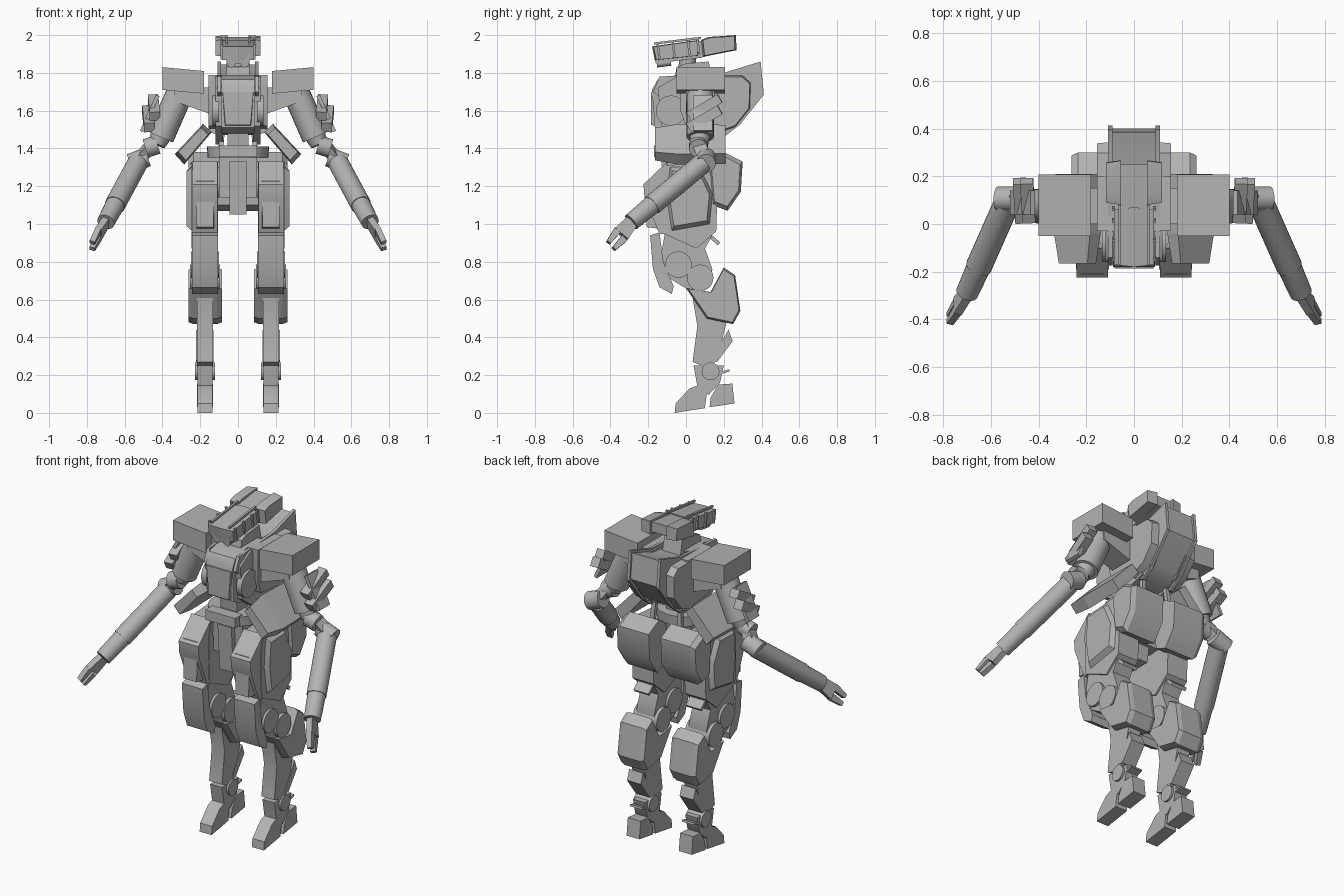
import bpy, bmesh, math
from mathutils import Vector, Matrix

grey = bpy.data.materials.new("plain grey")
grey.diffuse_color = (0.45, 0.45, 0.45, 1)
BOTH, ONE = (1, -1), (1,)


def finish(name, bm, side=1):
    if side < 0:
        bmesh.ops.scale(bm, vec=(-1, 1, 1), verts=bm.verts)
    bmesh.ops.recalc_face_normals(bm, faces=bm.faces)
    for f in bm.faces:
        f.smooth = True
    for e in bm.edges:
        e.smooth = e.calc_face_angle(3) < 0.6
    me = bpy.data.meshes.new(name)
    bm.to_mesh(me)
    bm.free()
    me.materials.append(grey)
    ob = bpy.data.objects.new(name, me)
    bpy.context.collection.objects.link(ob)


def prism(name, pts, a, b, axis='x', s0=1, s1=1, sides=ONE):
    """Extrude a (y,z) or (x,z) outline from a to b, ends scaled by s0, s1."""
    cx = sum(p[0] for p in pts) / len(pts)
    cz = sum(p[1] for p in pts) / len(pts)
    for side in sides:
        bm = bmesh.new()
        rings = []
        for d, s in ((a, s0), (b, s1)):
            ring = []
            for u, z in pts:
                u, z = cx + (u - cx) * s, cz + (z - cz) * s
                ring.append(bm.verts.new((d, u, z) if axis == 'x' else (u, d, z)))
            rings.append(ring)
        bm.faces.new(rings[0])
        bm.faces.new(rings[1])
        n = len(pts)
        for i in range(n):
            j = (i + 1) % n
            bm.faces.new((rings[0][i], rings[0][j], rings[1][j], rings[1][i]))
        finish(name, bm, side)


def rect(y0, y1, z0, z1):
    return [(y0, z0), (y1, z0), (y1, z1), (y0, z1)]


def cyl(name, p0, p1, r, r2=None, seg=24, sides=ONE):
    p0, p1 = Vector(p0), Vector(p1)
    d = p1 - p0
    m = Matrix.Translation((p0 + p1) / 2) @ d.to_track_quat('Z', 'Y').to_matrix().to_4x4()
    for side in sides:
        bm = bmesh.new()
        bmesh.ops.create_cone(bm, cap_ends=True, segments=seg, radius1=r,
                              radius2=r if r2 is None else r2, depth=d.length, matrix=m)
        finish(name, bm, side)


def bar(name, p0, p1, w, h, taper=1, sides=ONE):
    """Box beam between two points; w is across x, h is across the other way."""
    p0, p1 = Vector(p0), Vector(p1)
    d = (p1 - p0).normalized()
    u = (Vector((1, 0, 0)) - d * d.x).normalized()
    v = d.cross(u)
    for side in sides:
        bm = bmesh.new()
        bmesh.ops.create_cube(bm, size=1)
        for q in bm.verts:
            k = taper if q.co.z > 0 else 1
            base = p1 if q.co.z > 0 else p0
            q.co = base + u * q.co.x * w + v * q.co.y * h * k
        finish(name, bm, side)


# head: slim front sensor, rear side pods, cage bars, lenses, neck
prism("head_core", [(-0.17, 1.93), (0.05, 1.965), (0.25, 1.99), (0.25, 1.93), (0.08, 1.88), (-0.16, 1.85)], -0.06, 0.06)
prism("head_shell", [(-0.18, 1.94), (0.07, 1.975), (0.07, 1.89), (-0.165, 1.865)], 0, 0.083, s1=0.93, sides=BOTH)
prism("head_pod", [(0.08, 1.975), (0.12, 1.99), (0.265, 2.0), (0.267, 1.92), (0.24, 1.915), (0.09, 1.885)], 0.055, 0.118, s1=0.9, sides=BOTH)
for y in (-0.15, -0.07, 0.01, 0.06):
    z = 1.958 + (y + 0.1) * 0.14
    bar("head_cage_bar", (-0.088, y, z), (0.088, y, z), 0.012, 0.012)
    bar("head_cage_side", (0.086, y, z), (0.086, y + 0.01, z - 0.08), 0.012, 0.012, sides=BOTH)
bar("head_cage_rail", (0.06, -0.17, 1.955), (0.06, 0.08, 1.985), 0.012, 0.012, sides=BOTH)
for z in (1.88, 1.905, 1.93):
    bar("face_slat", (-0.06, -0.175, z), (0.06, -0.175, z), 0.012, 0.012)
cyl("chin_lens", (0.035, -0.155, 1.85), (0.035, -0.08, 1.86), 0.022, seg=12, sides=BOTH)
cyl("neck_post", (0, 0, 1.74), (0, 0.01, 1.9), 0.045)
prism("neck_collar", [(-0.06, 1.77), (-0.05, 1.83), (0.0, 1.85), (0.12, 1.86), (0.14, 1.77)], -0.06, 0.06)

# torso
prism("chest_front", [(-0.165, 1.51), (-0.18, 1.71), (-0.15, 1.765), (-0.045, 1.79), (0.1, 1.79), (0.1, 1.47), (-0.1, 1.48)], -0.088, 0.088)
prism("chest_panel", [(-0.07, 1.52), (-0.085, 1.7), (0.085, 1.7), (0.07, 1.52)], -0.16, -0.186, 'y', s1=0.95)
prism("chest_side", [(-0.13, 1.52), (-0.15, 1.72), (-0.05, 1.78), (0.21, 1.78), (0.21, 1.48), (0.0, 1.42)], 0.08, 0.12, sides=BOTH)
cyl("chest_disc", (0.1, -0.08, 1.6), (0.135, -0.08, 1.6), 0.08, seg=32, sides=BOTH)
prism("torso_shoulder", [(0.0, 1.52), (-0.03, 1.6), (-0.03, 1.79), (0.2, 1.79), (0.2, 1.5)], 0.08, 0.155, sides=BOTH)
prism("back_bulge", [(0.15, 1.79), (0.3, 1.79), (0.345, 1.75), (0.34, 1.61), (0.26, 1.51), (0.15, 1.47)], 0.08, 0.155, s1=0.92, sides=BOTH)
prism("backpack", [(0.1, 1.77), (0.2, 1.78), (0.385, 1.845), (0.4, 1.69), (0.275, 1.54), (0.2, 1.48), (0.08, 1.47)], -0.09, 0.09)
prism("back_rail", [(-0.175, 1.7), (-0.14, 1.78), (0.2, 1.8), (0.395, 1.86), (0.412, 1.685), (0.285, 1.525), (0.2, 1.46), (0.1, 1.5)], 0.09, 0.108, sides=BOTH)
prism("shoulder_mount", [(0.14, 1.58), (0.14, 1.72), (0.34, 1.74), (0.34, 1.65)], 0.0, 0.15, 'y', sides=BOTH)

# abdomen, belt and pelvis
prism("abdomen", [(-0.08, 1.36), (-0.1, 1.54), (0.12, 1.54), (0.1, 1.36)], -0.055, 0.055)
bar("abdomen_strut", (0.085, 0.0, 1.38), (0.1, 0.02, 1.54), 0.025, 0.06, sides=BOTH)
bar("rear_strut", (0.1, 0.19, 1.3), (0.08, 0.17, 1.52), 0.025, 0.025, sides=BOTH)
cyl("belt", (0, 0, 1.35), (0, 0, 1.41), 0.16, 0.165, seg=32)
prism("belt_front", [(-0.1, 1.355), (-0.1, 1.415), (0.1, 1.415), (0.1, 1.355)], -0.17, -0.1, 'y')
prism("pelvis", [(-0.1, 1.35), (-0.09, 1.14), (0.09, 1.14), (0.14, 1.35)], -0.1, 0.1)
prism("crotch_block", [(-0.13, 1.33), (-0.11, 1.05), (0.06, 1.05), (0.1, 1.33)], -0.046, 0.046)
cyl("hip_axle", (-0.16, 0.02, 1.22), (0.16, 0.02, 1.22), 0.08)

# tilted side skirts and rear skirts
skirt = [(0.335, 1.37), (0.185, 1.53), (0.14, 1.485), (0.285, 1.315)]
prism("side_skirt", skirt, -0.04, 0.21, 'y', s1=0.95, sides=BOTH)
prism("side_skirt_front", skirt, -0.04, -0.165, 'y', s1=0.8, sides=BOTH)
prism("rear_skirt", [(0.12, 1.33), (0.2, 1.38), (0.3, 1.33), (0.29, 1.17), (0.22, 1.07), (0.14, 1.1)], 0.04, 0.235, sides=BOTH)
prism("rear_skirt_edge", [(0.12, 1.33), (0.2, 1.38), (0.3, 1.33), (0.29, 1.17), (0.22, 1.07), (0.14, 1.1)], 0.235, 0.262, s1=0.85, sides=BOTH)

# shoulder boxes
prism("shoulder_box", [(0.18, 1.69), (0.18, 1.81), (0.4, 1.83), (0.4, 1.71)], -0.05, 0.207, 'y', sides=BOTH)

# arms
elbow, wrist = Vector((0.525, 0.105, 1.335)), Vector((0.7, -0.29, 1.01))
mid = elbow.lerp(wrist, 0.72)
cyl("upper_arm", (0.31, 0.075, 1.69), (0.41, 0.075, 1.46), 0.072, sides=BOTH)
cyl("upper_arm_cuff", (0.405, 0.075, 1.475), (0.43, 0.07, 1.42), 0.058, 0.045, sides=BOTH)
for z, h in ((1.625, 0.05), (1.565, 0.055)):
    x = 0.44 + (1.625 - z) * 0.5
    bar("arm_slat", (x, 0.015, z - 0.055), (x + 0.01, 0.18, z + 0.04), 0.055, h, sides=BOTH)
bar("arm_slat_mount", (0.38, 0.085, 1.6), (0.46, 0.085, 1.6), 0.08, 0.07, sides=BOTH)
bar("arm_back_plate", (0.425, 0.09, 1.68), (0.51, 0.09, 1.49), 0.02, 0.1, sides=BOTH)
cyl("arm_pivot", (0.425, 0.066, 1.42), (0.49, 0.066, 1.4), 0.05, sides=BOTH)
bar("elbow_link", (0.45, 0.066, 1.43), elbow, 0.055, 0.07, sides=BOTH)
cyl("elbow_disc", elbow + Vector((-0.045, 0, 0.02)), elbow + Vector((0.045, 0, -0.015)), 0.052, sides=BOTH)
cyl("forearm", elbow.lerp(wrist, 0.04), mid, 0.055, sides=BOTH)
cyl("forearm_cuff", mid, wrist, 0.051, 0.047, sides=BOTH)
palm = Vector((0.74, -0.345, 0.945))
bar("palm", wrist, palm, 0.035, 0.07, 1.3, sides=BOTH)
for o in (-0.028, 0.028):
    off = Vector((0, o * 0.65, -o * 0.75))
    bar("finger", palm + off, Vector((0.772, -0.397, 0.885)) + off * 0.8, 0.03, 0.04, 0.6, sides=BOTH)

# upper legs
prism("thigh", [(-0.11, 1.31), (0.15, 1.33), (0.165, 1.12), (0.16, 0.96), (0.055, 0.87), (-0.12, 0.95), (-0.13, 1.2)], 0.105, 0.245, sides=BOTH)
prism("thigh_panel", [(-0.085, 1.3), (0.07, 1.305), (0.14, 1.16), (0.125, 1.0), (-0.075, 0.965), (-0.1, 1.13)], 0.245, 0.272, s1=0.87, sides=BOTH)
prism("thigh_front", [(-0.225, 1.21), (-0.1, 1.33), (-0.1, 0.95), (-0.14, 0.945), (-0.22, 1.14)], 0.108, 0.24, sides=BOTH)
prism("thigh_front_face", [(0.125, 0.97), (0.12, 1.24), (0.228, 1.24), (0.223, 0.97)], -0.1, -0.21, 'y', s1=0.9, sides=BOTH)
prism("knee_link", [(-0.11, 0.96), (-0.13, 0.85), (-0.1, 0.72), (0.03, 0.64), (0.12, 0.68), (0.14, 0.76), (0.1, 0.87), (0.14, 0.94)], 0.115, 0.235, sides=BOTH)
prism("knee_plate", [(-0.19, 0.94), (-0.14, 0.955), (-0.12, 0.8), (-0.065, 0.67), (-0.075, 0.63), (-0.14, 0.665), (-0.175, 0.76)], 0.105, 0.243, sides=BOTH)
cyl("upper_knee_disc", (0.1, -0.04, 0.785), (0.25, -0.04, 0.785), 0.07, seg=32, sides=BOTH)
cyl("lower_knee_disc", (0.095, 0.075, 0.715), (0.255, 0.075, 0.715), 0.07, seg=32, sides=BOTH)
bar("thigh_spur", (0.175, 0.1, 0.96), (0.175, 0.175, 0.895), 0.1, 0.02, sides=BOTH)

# lower legs
calf = [(0.0, 0.66), (0.13, 0.64), (0.2, 0.77), (0.26, 0.73), (0.288, 0.54), (0.25, 0.47), (0.11, 0.5)]
prism("calf", calf, 0.11, 0.235, sides=BOTH)
prism("calf_outer", calf, 0.235, 0.262, s1=0.93, sides=BOTH)
prism("calf_inner", calf, 0.11, 0.085, s1=0.93, sides=BOTH)
prism("shin", [(0.03, 0.64), (0.06, 0.46), (0.035, 0.27), (0.12, 0.235), (0.165, 0.28), (0.22, 0.5), (0.12, 0.62)], 0.132, 0.218, sides=BOTH)
prism("lower_calf_plate", [(0.13, 0.28), (0.225, 0.44), (0.247, 0.38), (0.165, 0.27)], 0.13, 0.222, sides=BOTH)
cyl("ankle_disc", (0.122, 0.13, 0.22), (0.228, 0.13, 0.22), 0.047, sides=BOTH)
prism("ankle_guard", [(0.04, 0.25), (0.06, 0.14), (0.12, 0.095), (0.18, 0.16), (0.2, 0.25)], 0.135, 0.215, sides=BOTH)
bar("ankle_spur", (0.175, 0.16, 0.205), (0.175, 0.23, 0.225), 0.08, 0.012, sides=BOTH)

# feet
prism("toe", [(-0.06, 0.0), (-0.055, 0.05), (0.02, 0.13), (0.075, 0.15), (0.11, 0.1), (0.1, 0.025)], 0.135, 0.215, sides=BOTH)
prism("heel", [(0.125, 0.03), (0.13, 0.08), (0.17, 0.15), (0.245, 0.155), (0.257, 0.05)], 0.132, 0.218, sides=BOTH)
